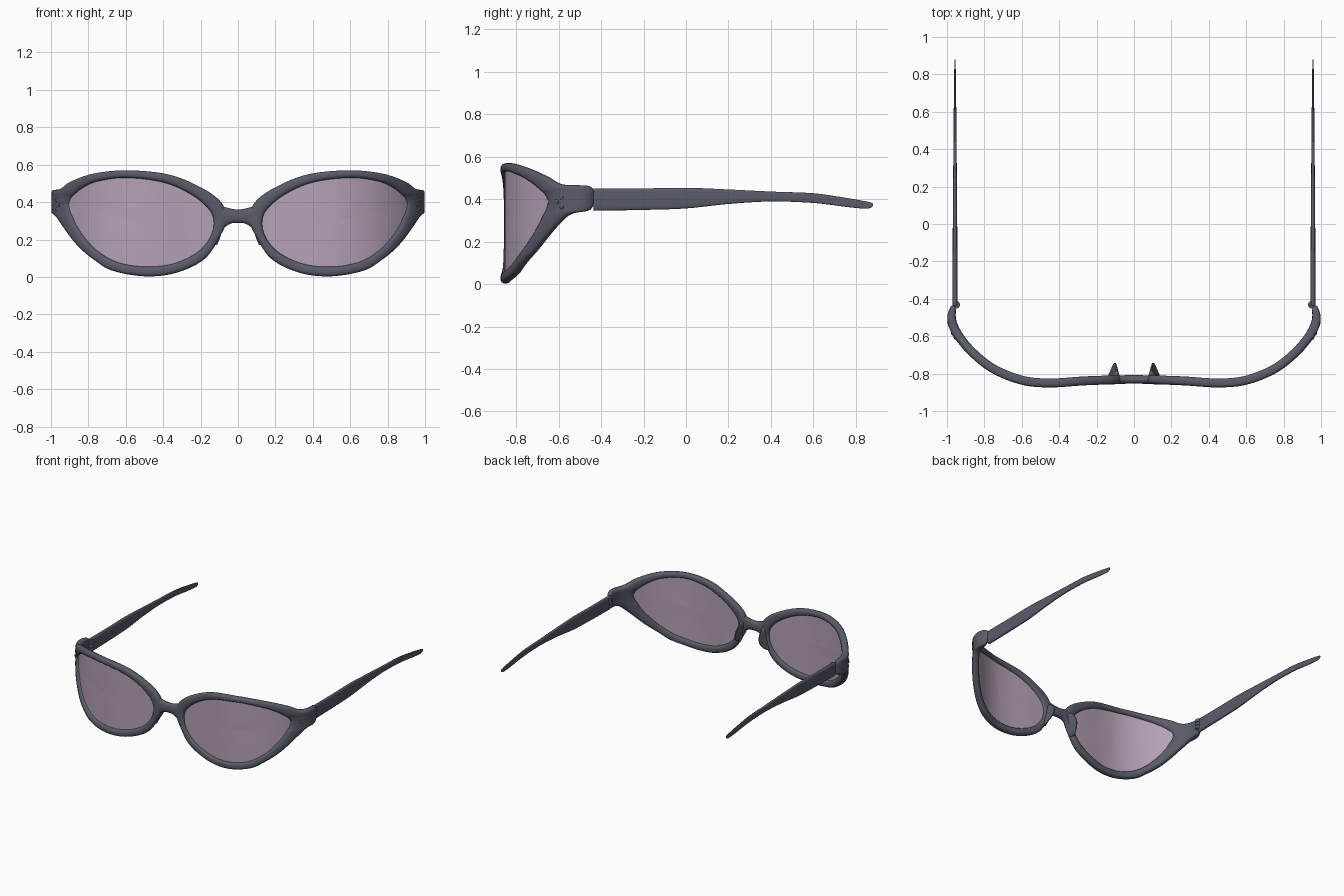
import bpy, bmesh, math
from mathutils import Vector

if "Cube" in bpy.data.objects:
    bpy.data.objects.remove(bpy.data.objects["Cube"])


def material(name, color):
    m = bpy.data.materials.new(name)
    m.diffuse_color = color
    m.use_nodes = True
    m.node_tree.nodes["Principled BSDF"].inputs["Base Color"].default_value = m.diffuse_color
    return m


FRAME = material("frame_grey", (0.10, 0.105, 0.14, 1))
TINT = material("lens_tint", (0.46, 0.36, 0.46, 0.75))


def spline(pts, n, closed=False):
    """Catmull-Rom samples through pts, n per span."""
    p = [Vector(q) for q in pts]
    k = len(p)
    get = (lambda i: p[i % k]) if closed else (lambda i: p[max(0, min(k - 1, i))])
    out = []
    for i in range(k if closed else k - 1):
        a, b, c, d = get(i - 1), get(i), get(i + 1), get(i + 2)
        for j in range(n):
            t = j / n
            out.append(0.5 * (2 * b + (c - a) * t + (2 * a - 5 * b + 4 * c - d) * t**2
                              + (3 * b - a - 3 * c + d) * t**3))
    if not closed:
        out.append(p[-1])
    return out


def loft(name, rings, mat, closed=False, mirror=True, angle=50):
    """Skin a list of point rings, capped unless closed on itself."""
    bm = bmesh.new()
    vs = [[bm.verts.new(c) for c in r] for r in rings]
    m = len(vs[0])
    for i in range(len(vs) if closed else len(vs) - 1):
        a, b = vs[i], vs[(i + 1) % len(vs)]
        for j in range(m):
            bm.faces.new((a[j], a[(j + 1) % m], b[(j + 1) % m], b[j]))
    if not closed:
        bm.faces.new(vs[0])
        bm.faces.new(vs[-1])
    bmesh.ops.recalc_face_normals(bm, faces=bm.faces)
    me = bpy.data.meshes.new(name)
    bm.to_mesh(me)
    bm.free()
    me.materials.append(mat)
    ob = bpy.data.objects.new(name, me)
    bpy.context.collection.objects.link(ob)
    bpy.ops.object.select_all(action='DESELECT')
    ob.select_set(True)
    bpy.context.view_layer.objects.active = ob
    bpy.ops.object.shade_smooth_by_angle(angle=math.radians(angle))
    if mirror:
        ob.modifiers.new("mirror", 'MIRROR').use_mirror_merge = False
    return ob


def oval(c, u, v, n=20, p=1.0):
    """Superellipse ring around c with half axes u and v."""
    c, u, v = Vector(c), Vector(u), Vector(v)
    out = []
    for i in range(n):
        a = 2 * math.pi * (i + 0.5) / n
        ca, sa = math.cos(a), math.sin(a)
        out.append(c + u * math.copysign(abs(ca)**p, ca) + v * math.copysign(abs(sa)**p, sa))
    return out


# Plan curve of the wrapped front, seen from above
path = spline([(0, -.83), (.25, -.838), (.45, -.85), (.6, -.835), (.75, -.775), (.86, -.69),
               (.93, -.61), (.965, -.55), (.976, -.5), (.965, -.44), (.95, -.41)], 10)
dist = [0]
for a, b in zip(path, path[1:]):
    dist.append(dist[-1] + (b - a).length)


def sheet(s, z, off=0):
    """Point at arc length s, height z, pushed outward by off."""
    i = 0
    while i < len(path) - 2 and dist[i + 1] < s:
        i += 1
    t = (s - dist[i]) / (dist[i + 1] - dist[i])
    q = path[i].lerp(path[i + 1], t)
    d0 = path[min(i + 1, len(path) - 1)] - path[max(i - 1, 0)]
    d1 = path[min(i + 2, len(path) - 1)] - path[i]
    d = d0.normalized().lerp(d1.normalized(), t).normalized()
    return Vector((q.x + d.y * off, q.y - d.x * off, z))


# Rim: inner and outer outlines paired point by point (arc length, height)
pairs = [(.13, .29, .06, .31), (.155, .36, .095, .405), (.25, .44, .21, .485),
         (.40, .505, .38, .55), (.60, .53, .60, .57), (.765, .51, .79, .552),
         (.86, .475, .945, .51), (.92, .44, 1.04, .47), (.945, .42, 1.18, .46),
         (.962, .39, 1.195, .405), (.95, .35, 1.18, .35), (.93, .32, 1.09, .33),
         (.91, .285, 1.02, .28), (.85, .215, .89, .165), (.763, .14, .78, .09),
         (.65, .08, .68, .035), (.50, .055, .50, .003), (.35, .07, .33, .022),
         (.22, .13, .18, .095), (.15, .21, .10, .21)]
inner = spline([p[:2] for p in pairs], 6, True)
outer = spline([p[2:] for p in pairs], 6, True)
rings = []
for a, b in zip(inner, outer):
    rings.append([sheet(*a.lerp(b, w.x), w.y)
                  for w in oval((.5, 0, 0), (.5, 0, 0), (0, .024, 0), 20, .75)])
loft("front_rim", rings, FRAME, closed=True)

# Lenses: curved sheets tucked into the rims
mid = Vector((.53, .30))
scales = [.02, .2, .4, .6, .8, .95, 1.03]
lens = [[sheet(*mid.lerp(q, k), .005) for q in inner] for k in scales]
lens += [[sheet(*mid.lerp(q, k), -.005) for q in inner] for k in reversed(scales)]
loft("lens", lens, TINT)

# Bridge between the rims
bridge = []
for x, z, h in spline([(-.105, .31, .08), (-.08, .318, .06), (-.04, .325, .041), (0, .325, .036),
                       (.04, .325, .041), (.08, .318, .06), (.105, .31, .08)], 4):
    bridge.append(oval((x, sheet(abs(x), 0).y, z), (0, .023, 0), (0, 0, h), 20, .8))
loft("bridge", bridge, FRAME, mirror=False)

# Nose pads: pointed fins behind the inner rims
pads = []
for i in range(13):
    t = i / 12
    h = max(.004, .082 * math.sin(math.pi * t)**.7)
    x, z = .092 + .04 * (1 - t)**2, .17 + .18 * t
    pads.append([(x - .02, -.825, z), (x + .02, -.825, z), (x + .012, -.825 + h * .5, z),
                 (x + .003, -.825 + h, z), (x - .003, -.825 + h, z), (x - .012, -.825 + h * .5, z)])
loft("nose_pad", pads, FRAME)

# Temples: (y, bottom, top, half thickness)
temple = []
for y, lo, hi, t in spline([(-.435, .345, .45, .014), (-.2, .349, .451, .013), (0, .356, .454, .012),
                            (.2, .377, .446, .010), (.4, .389, .436, .009), (.6, .382, .428, .007),
                            (.75, .364, .407, .005), (.83, .356, .393, .004), (.865, .357, .386, .003),
                            (.88, .368, .380, .002)], 5):
    temple.append(oval((.957, y, (lo + hi) / 2), (t, 0, 0), (0, 0, (hi - lo) / 2), 20, .6))
loft("temple", temple, FRAME)

# Hinge knuckles inside the corner
for i in range(3):
    z = .365 + i * .026
    loft("hinge_knuckle", [oval((.95, -.432, h), (.02, 0, 0), (0, .02, 0), 16)
                           for h in (z, z + .023)], FRAME, angle=30)

# Rivets on the outside of each end piece
for s, z in ((1.05, .41), (1.05, .365), (1.025, .387)):
    c, n = sheet(s, z), (sheet(s, z, 1) - sheet(s, z)).normalized()
    side = n.cross(Vector((0, 0, 1)))
    loft("rivet", [oval(c + n * d, side * r, Vector((0, 0, r)), 12)
                   for d, r in ((.018, .011), (.024, .011), (.027, .007), (.028, .002))], FRAME)
